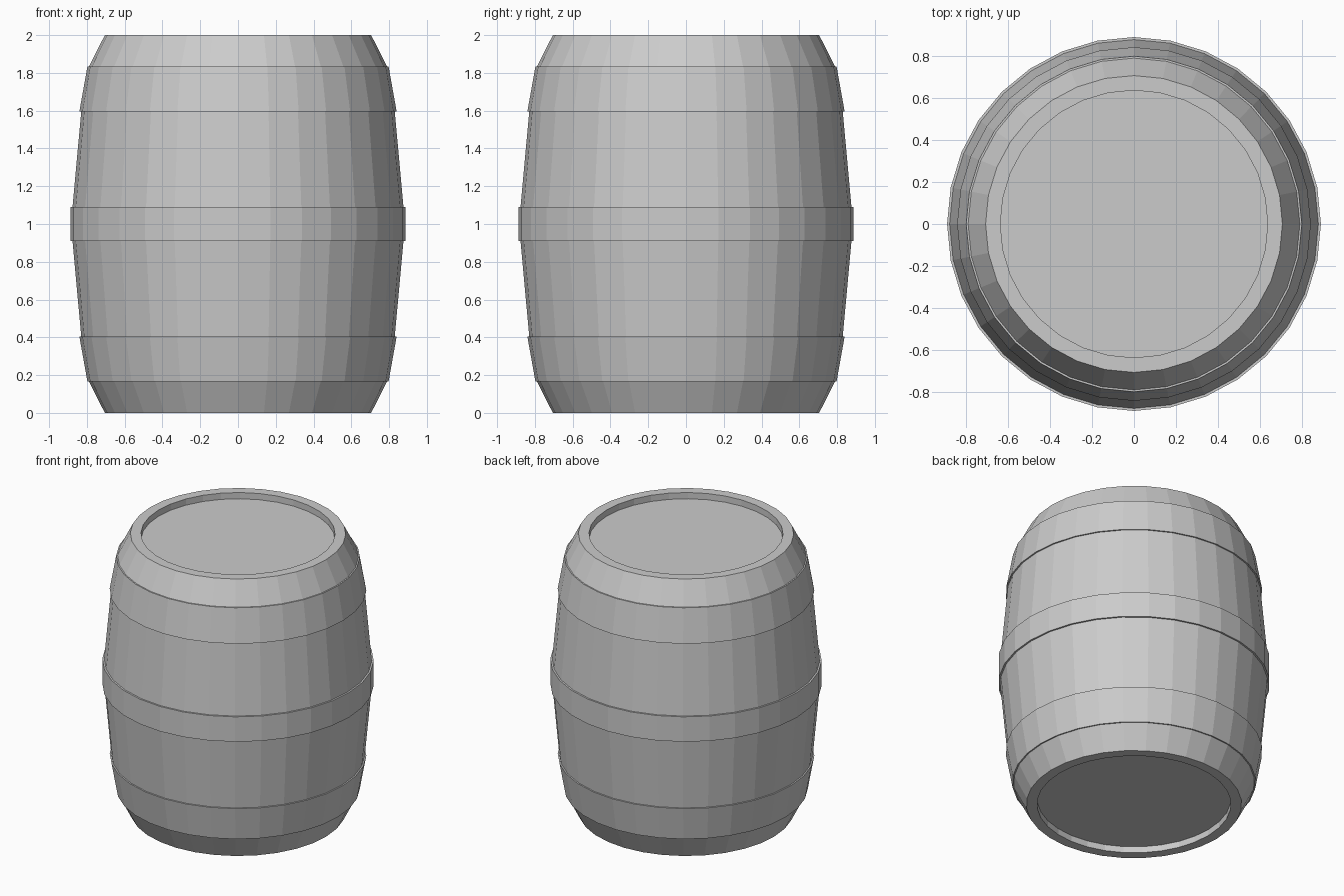
import bpy, bmesh
from math import cos, sin, tau

if "Cube" in bpy.data.objects:
    bpy.data.objects.remove(bpy.data.objects["Cube"])

SIDES = 32


def lathe(name, profile, closed=False):
    """Revolve (radius, z) points around z; open profiles get capped ends."""
    bm = bmesh.new()
    rings = [[bm.verts.new((r * cos(tau * i / SIDES), r * sin(tau * i / SIDES), z))
              for i in range(SIDES)] for r, z in profile]
    pairs = list(zip(rings, rings[1:]))
    if closed:
        pairs.append((rings[-1], rings[0]))
    else:
        bm.faces.new(rings[0])
        bm.faces.new(rings[-1])
    for a, b in pairs:
        for i in range(SIDES):
            j = (i + 1) % SIDES
            bm.faces.new((a[i], a[j], b[j], b[i]))
    bmesh.ops.recalc_face_normals(bm, faces=bm.faces)
    mesh = bpy.data.meshes.new(name)
    bm.to_mesh(mesh)
    bm.free()
    obj = bpy.data.objects.new(name, mesh)
    bpy.context.collection.objects.link(obj)
    return obj


def hoop(name, r0, z0, r1, z1, depth=0.025):
    lathe(name, [(r0 - depth, z0), (r0, z0), (r1, z1), (r1 - depth, z1)], closed=True)


# Barrel body with recessed heads at both ends
half = [(0.635, 0.045), (0.635, 0), (0.705, 0), (0.788, 0.165), (0.83, 0.405), (0.876, 0.91)]
lathe("barrel_body", half + [(r, 2 - z) for r, z in reversed(half)])

# Metal hoops
hoop("lower_hoop", 0.797, 0.165, 0.84, 0.405)
hoop("middle_hoop", 0.888, 0.91, 0.888, 1.09)
hoop("upper_hoop", 0.84, 1.595, 0.797, 1.835)
